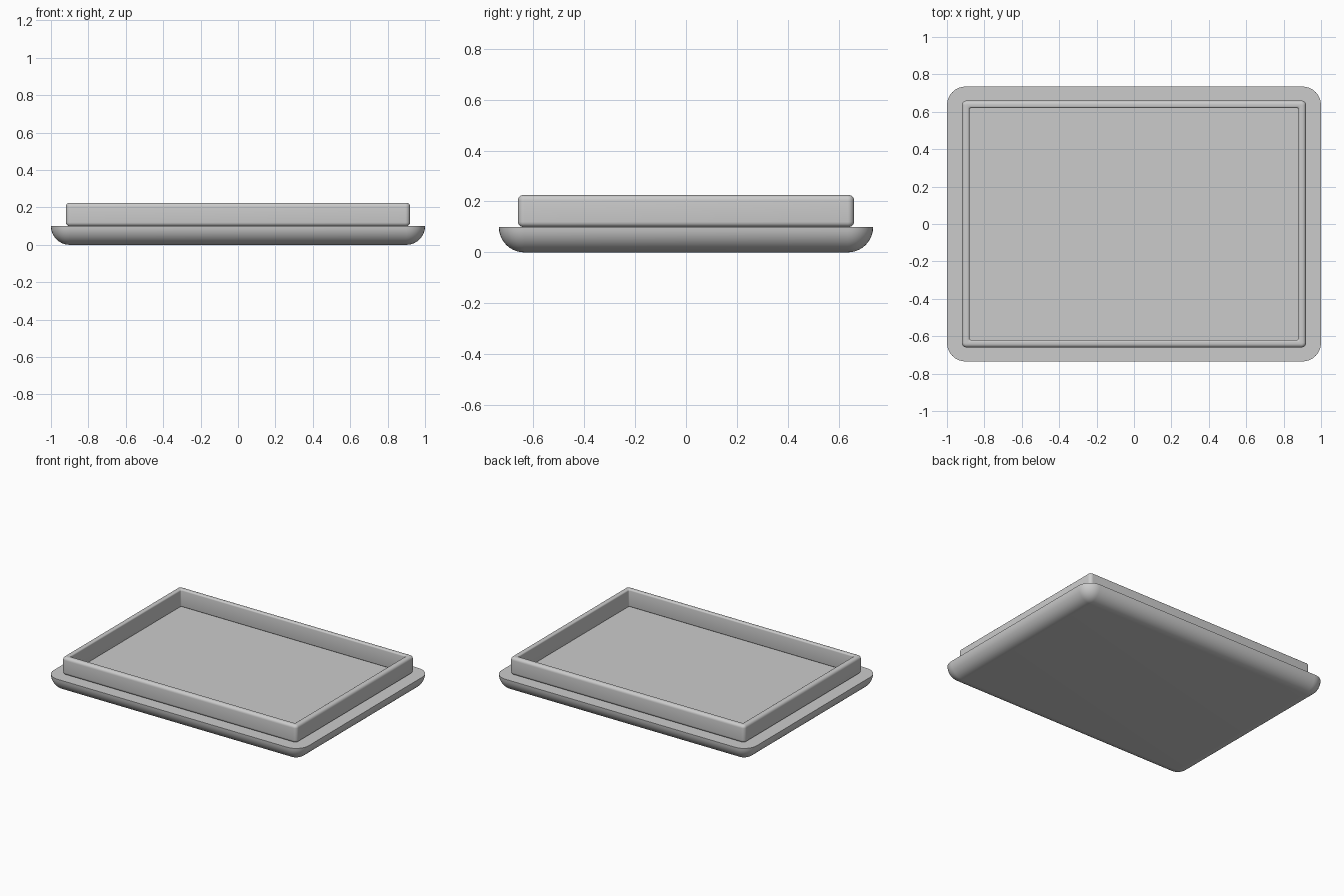
import bpy
import bmesh
from math import sin, cos, pi, radians

if "Cube" in bpy.data.objects:
    bpy.data.objects.remove(bpy.data.objects["Cube"])

GREY = (0.6, 0.6, 0.6, 1)
grey = bpy.data.materials.new("light grey")
grey.use_nodes = True
grey.diffuse_color = GREY
grey.node_tree.nodes["Principled BSDF"].inputs["Base Color"].default_value = GREY


def arc(cx, cz, r, start, steps):
    """Quarter circle of points, running anticlockwise from the start angle."""
    return [(cx + r * cos(start + i * pi / 2 / steps), cz + r * sin(start + i * pi / 2 / steps))
            for i in range(steps + 1)]


def outline(hx, hy, r, steps=8):
    """Rounded rectangle, anticlockwise."""
    points = []
    for k, (sx, sy) in enumerate([(1, 1), (-1, 1), (-1, -1), (1, -1)]):
        points += arc(sx * (hx - r), sy * (hy - r), r, k * pi / 2, steps)
    return points


def loft(name, hx, hy, corner, profile, closed):
    """Sweep an (outward offset, height) profile around a rounded rectangle."""
    bm = bmesh.new()
    rings = []
    for off, z in profile:
        r = max(corner + off, 0.0 if not closed else 0.01)
        rings.append([bm.verts.new((x, y, z)) for x, y in outline(hx + off, hy + off, r)])
    pairs = list(zip(rings, rings[1:]))
    if closed:
        pairs.append((rings[-1], rings[0]))
    else:
        bm.faces.new(rings[0][::-1])
        bm.faces.new(rings[-1])
    n = len(rings[0])
    for low, high in pairs:
        for i in range(n):
            j = (i + 1) % n
            bm.faces.new((low[i], low[j], high[j], high[i]))
    bmesh.ops.remove_doubles(bm, verts=bm.verts, dist=0.0001)
    bmesh.ops.recalc_face_normals(bm, faces=bm.faces)
    mesh = bpy.data.meshes.new(name)
    bm.to_mesh(mesh)
    bm.free()
    mesh.materials.append(grey)
    obj = bpy.data.objects.new(name, mesh)
    bpy.context.collection.objects.link(obj)
    bpy.ops.object.select_all(action="DESELECT")
    obj.select_set(True)
    bpy.context.view_layer.objects.active = obj
    bpy.ops.object.shade_smooth_by_angle(angle=radians(35))
    return obj


# Shallow tray base with a rounded underside
EDGE = 0.1
loft("tray_base", 1.0, 0.735, EDGE, arc(-EDGE, EDGE, EDGE, -pi / 2, 10), False)

# Raised rim wall with softened edges, standing on the base
LOW, TOP, WALL, OUT, IN = 0.1, 0.225, 0.04, 0.02, 0.01
rim_profile = (arc(-OUT, LOW + OUT, OUT, -pi / 2, 5)
               + arc(-OUT, TOP - OUT, OUT, 0, 5)
               + arc(-WALL + IN, TOP - IN, IN, pi / 2, 4)
               + arc(-WALL + IN, LOW + IN, IN, pi, 4))
loft("rim_wall", 0.92, 0.66, 0.025, rim_profile, True)
